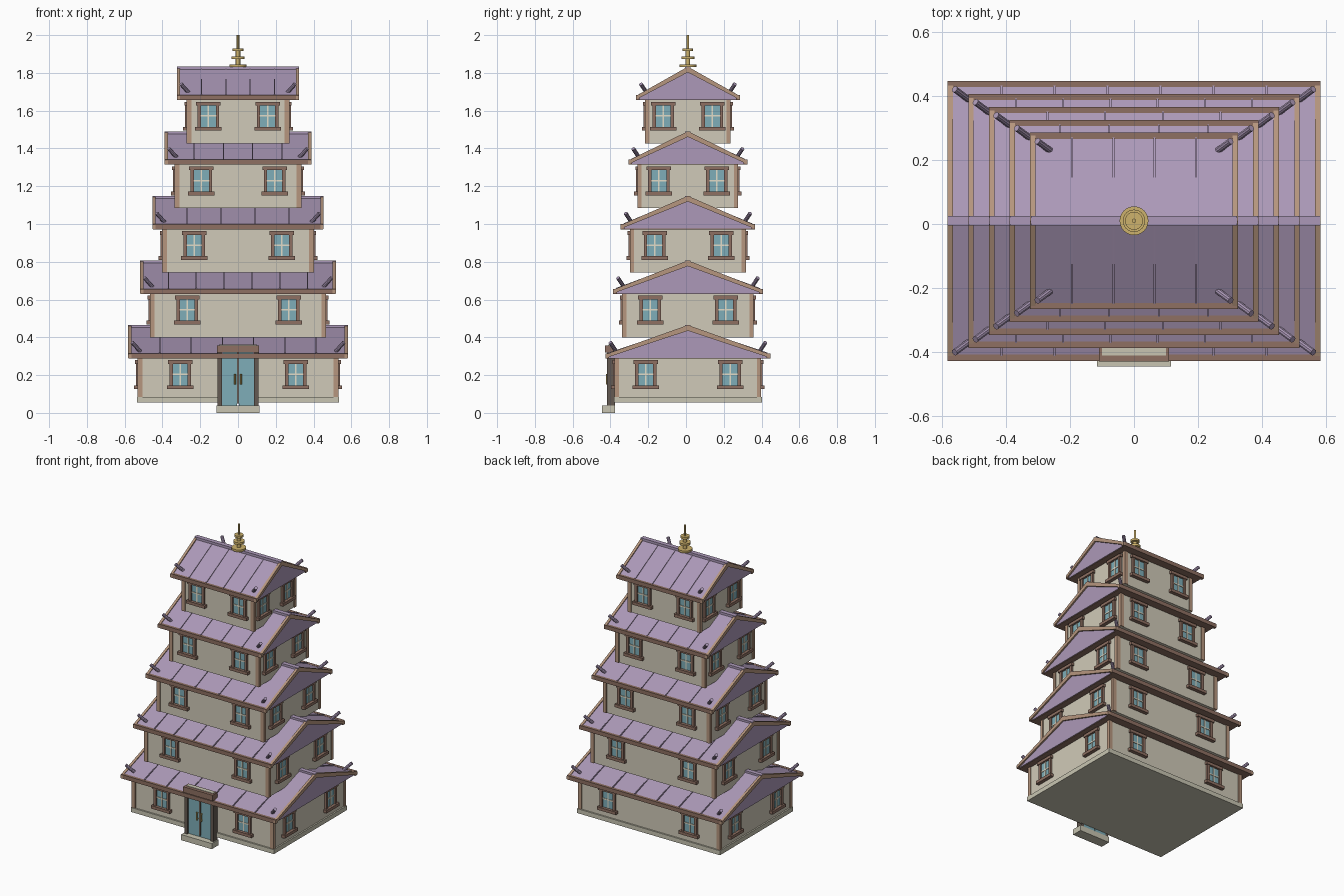
import bpy, bmesh, math
from mathutils import Matrix, Vector

if "Cube" in bpy.data.objects:
    bpy.data.objects.remove(bpy.data.objects["Cube"])

YC = 0.01  # tower axis sits slightly behind the origin because of the door step


def material(name, r, g, b):
    m = bpy.data.materials.new(name)
    m.diffuse_color = [*(((c / 255 + 0.055) / 1.055) ** 2.4 for c in (r, g, b)), 1]
    m.use_nodes = True
    m.node_tree.nodes["Principled BSDF"].inputs["Base Color"].default_value = m.diffuse_color
    return m


WALL = material("cream plaster", 208, 202, 184)
STONE = material("pale stone", 200, 197, 178)
ROOF = material("purple roof", 172, 153, 184)
TRIM = material("dark brown trim", 142, 112, 98)
TAN = material("tan timber", 182, 150, 126)
GLASS = material("teal glass", 126, 174, 184)
MUNTIN = material("ivory bars", 226, 220, 200)
DARK = material("dark frame", 100, 90, 82)
GOLD = material("gold", 205, 178, 108)


class Part:
    """Collects simple solids into one named object."""

    def __init__(self, name, mat):
        self.name, self.mat, self.bm = name, mat, bmesh.new()

    def box(self, x0, x1, y0, y1, z0, z1, turn=Matrix()):
        m = turn @ Matrix.Translation(((x0 + x1) / 2, (y0 + y1) / 2, (z0 + z1) / 2))
        m = m @ Matrix.Diagonal((abs(x1 - x0), abs(y1 - y0), abs(z1 - z0), 1))
        bmesh.ops.create_cube(self.bm, size=1, matrix=m)

    def prism(self, pts, x0, x1):
        a = [self.bm.verts.new((x0, y, z)) for y, z in pts]
        b = [self.bm.verts.new((x1, y, z)) for y, z in pts]
        self.bm.faces.new(a)
        self.bm.faces.new(b[::-1])
        for i in range(len(a)):
            j = (i + 1) % len(a)
            self.bm.faces.new((a[j], a[i], b[i], b[j]))

    def rod(self, p, q, r, sides=10):
        p, q = Vector(p), Vector(q)
        rot = (q - p).to_track_quat('Z', 'Y').to_matrix().to_4x4()
        bmesh.ops.create_cone(self.bm, cap_ends=True, segments=sides, radius1=r, radius2=r,
                              depth=(q - p).length,
                              matrix=Matrix.Translation((p + q) / 2) @ rot)

    def finish(self, smooth=False, y=YC):
        bmesh.ops.recalc_face_normals(self.bm, faces=self.bm.faces)
        me = bpy.data.meshes.new(self.name)
        self.bm.to_mesh(me)
        self.bm.free()
        me.materials.append(self.mat)
        ob = bpy.data.objects.new(self.name, me)
        ob.location.y = y
        bpy.context.collection.objects.link(ob)
        if smooth:
            bpy.context.view_layer.objects.active = ob
            ob.select_set(True)
            bpy.ops.object.shade_smooth_by_angle()
            ob.select_set(False)


walls = Part("walls", WALL)
posts = Part("corner_posts", TAN)
roofs = Part("roofs", ROOF)
seams = Part("roof_seams", ROOF)
ridges = Part("ridge_caps", ROOF)
rakes = Part("gable_boards", TAN)
fascia = Part("eave_boards", TRIM)
finials = Part("corner_finials", ROOF)
frames = Part("window_frames", TRIM)
panes = Part("window_panes", GLASS)
bars = Part("window_bars", MUNTIN)


def window(u, d, z, turn):
    """Window centred at u along a wall whose face lies at distance d."""
    for s in (-1, 1):
        frames.box(u + s * .039, u + s * .057, -d - .014, -d + .005, z - .065, z + .07, turn)
    frames.box(u - .065, u + .065, -d - .018, -d + .005, z + .055, z + .075, turn)
    frames.box(u - .07, u + .07, -d - .024, -d + .005, z - .078, z - .058, turn)
    panes.box(u - .04, u + .04, -d - .004, -d + .003, z - .06, z + .057, turn)
    bars.box(u - .004, u + .004, -d - .008, -d, z - .059, z + .056, turn)
    bars.box(u - .04, u + .04, -d - .008, -d, z - .004, z + .004, turn)


for i in range(5):
    base, eave, ridge = .058 + .342 * i, .288 + .342 * i, .465 + .342 * i
    wx, wy = .532 - .065 * i, .388 - .0405 * i
    hx, hy = .58 - .0645 * i, .437 - .0405 * i
    top, apex = eave + .022, ridge - .008

    # Storey walls and corner posts
    walls.box(-wx + .006, wx - .006, -wy + .006, wy - .006, base, eave + .01)
    for sx in (-1, 1):
        for sy in (-1, 1):
            posts.box(sx * wx, sx * (wx - .026), sy * wy, sy * (wy - .022), base, eave)

    # Two windows on each of the four sides
    zc = base + .146
    for k in range(4):
        turn = Matrix.Rotation(k * math.pi / 2, 4, 'Z')
        span, dist = (wx, wy - .006) if k % 2 == 0 else (wy, wx - .006)
        for s in (-1, 1):
            window(s * span * .575, dist, zc, turn)

    # Gabled roof, soffit, eave boards and ridge
    roofs.prism([(-hy + .01, eave + .003), (hy - .01, eave + .003), (hy - .01, top),
                 (0, apex), (-hy + .01, top)], -hx + .008, hx - .008)
    fascia.box(-hx + .012, hx - .012, -hy + .01, hy - .01, eave, eave + .006)
    ridges.box(-hx, hx, -.015, .015, ridge - .018, ridge)
    panels = 7 if i < 2 else 5
    for s in (-1, 1):
        fascia.box(-hx, hx, s * hy, s * (hy - .02), eave, top + .005)
        slope = [(s * hy, top), (0, ridge), (0, ridge - .03), (s * hy, top - .02)]
        seam = [(s * (hy - .015), top + .009), (0, apex + .003), (0, apex - .008), (s * (hy - .015), top)]
        for e in (-1, 1):
            rakes.prism(slope, *sorted((e * (hx + .002), e * (hx - .015))))
            # Upturned round finial at each roof corner
            finials.rod((e * (hx - .062), s * (hy - .057), eave + .038),
                        (e * (hx - .02), s * (hy - .026), eave + .085), .0105)
        for n in range(1, panels):
            x = -hx + 2 * hx * n / panels
            seams.prism(seam, x - .003, x + .003)

for part in (walls, posts, roofs, seams, ridges, rakes, fascia, frames, panes, bars):
    part.finish()
finials.finish(smooth=True)

# Stone band around the foot of the tower
plinth = Part("plinth", STONE)
plinth.box(-.536, .536, -.392, .392, .055, .085)
plinth.finish()

# Entrance: step, surround, double doors and handles
step = Part("door_step", STONE)
step.box(-.115, .115, -.445, -.375, 0, .038)
step.finish(y=0)
surround = Part("door_surround", DARK)
for s in (-1, 1):
    surround.box(s * .108, s * .086, -.418, -.375, .038, .34)
surround.box(-.006, .006, -.408, -.375, .05, .33)
surround.finish(y=0)
lintel = Part("door_lintel", TRIM)
lintel.box(-.11, .11, -.43, -.375, .32, .358)
lintel.finish(y=0)
cap = Part("door_lintel_cap", STONE)
cap.box(-.1, .1, -.41, -.385, .356, .361)
cap.finish(y=0)
doors = Part("doors", GLASS)
for s in (-1, 1):
    doors.box(s * .004, s * .088, -.405, -.375, .038, .325)
doors.finish(y=0)
handles = Part("door_handles", GOLD)
for s in (-1, 1):
    handles.rod((s * .016, -.418, .15), (s * .016, -.418, .205), .005, 8)
    for z in (.158, .197):
        handles.rod((s * .016, -.418, z), (s * .016, -.402, z), .003, 6)
handles.finish(smooth=True, y=0)

# Rooftop spire: slim mast with stacked discs
spire = Part("spire", GOLD)
spire.rod((0, 0, 1.82), (0, 0, 2.0), .007, 12)
spire.rod((0, 0, 1.83), (0, 0, 1.925), .012, 16)
for z, r in ((1.837, .045), (1.881, .035), (1.922, .028)):
    spire.rod((0, 0, z - .007), (0, 0, z + .007), r, 24)
spire.finish(smooth=True)
